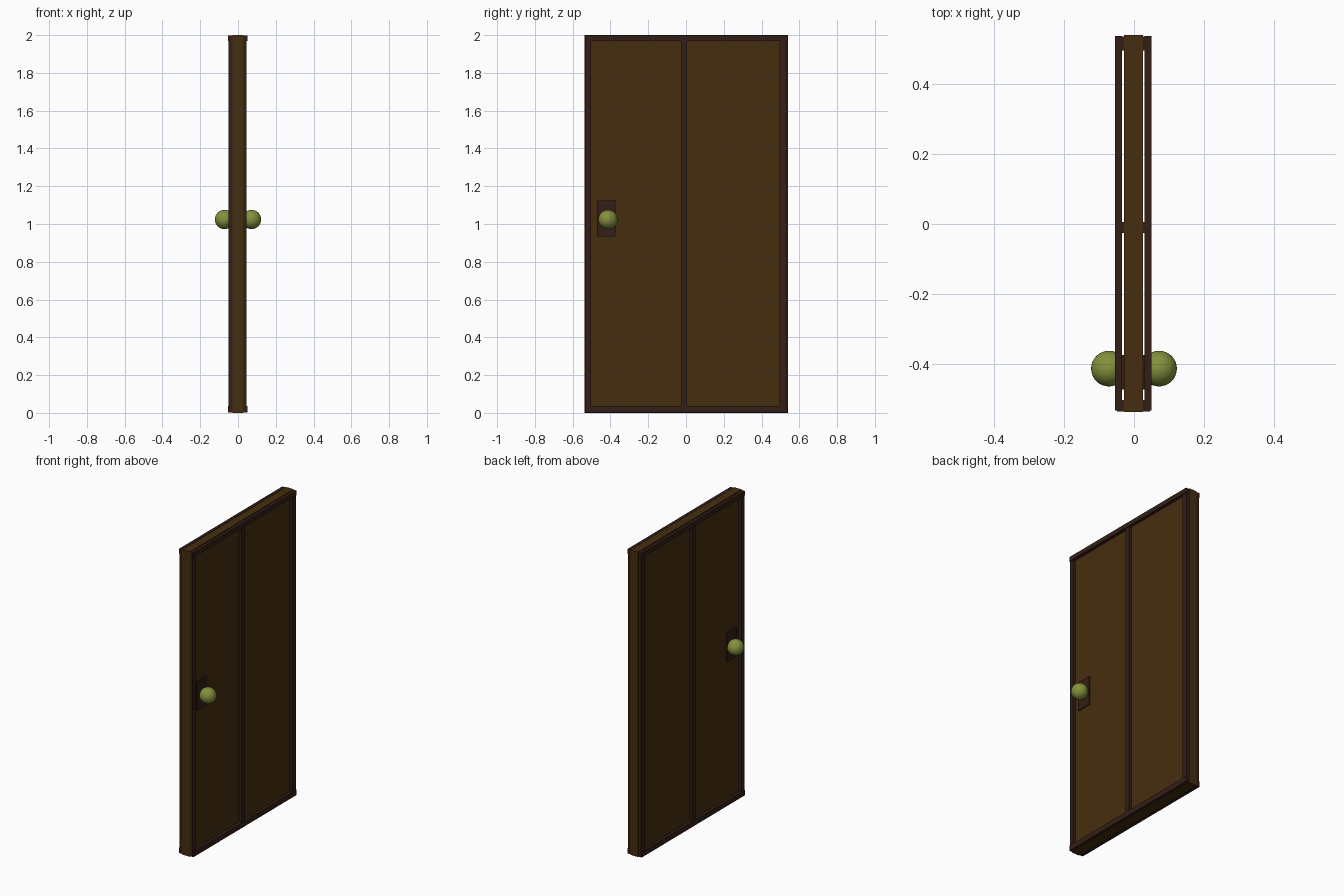
import bpy

if "Cube" in bpy.data.objects:
    bpy.data.objects.remove(bpy.data.objects["Cube"])


def material(name, rgb):
    m = bpy.data.materials.new(name)
    m.diffuse_color = (*rgb, 1)
    m.use_nodes = True
    m.node_tree.nodes["Principled BSDF"].inputs["Base Color"].default_value = m.diffuse_color
    return m


WOOD = material("brown_wood", (0.06, 0.027, 0.0045))
TRIM = material("dark_trim", (0.034, 0.013, 0.008))
BRASS = material("green_brass", (0.23, 0.28, 0.045))


def box(name, x, y, z, mat):
    """Axis-aligned box from (min, max) ranges."""
    bpy.ops.mesh.primitive_cube_add(size=1, location=[sum(r) / 2 for r in (x, y, z)])
    ob = bpy.context.object
    ob.name = name
    ob.scale = [abs(r[1] - r[0]) for r in (x, y, z)]
    bpy.ops.object.transform_apply(location=False, rotation=False, scale=True)
    ob.data.materials.append(mat)
    return ob


# Door slab
box("door_slab", (-0.029, 0.026), (-0.537, 0.54), (0, 2), WOOD)

for side, s in (("left", -1), ("right", 1)):
    def xr(a, b):
        return (s * a - 0.002, s * b - 0.002)

    # Upright trims: two edges and the middle strip
    for part, y in (("front_stile", (-0.535, -0.503)),
                    ("middle_stile", (-0.026, 0.006)),
                    ("back_stile", (0.496, 0.536))):
        box(f"{side}_{part}", xr(0.022, 0.047), y, (0.003, 1.997), TRIM)

    # Top and bottom rails, standing slightly off the slab
    for part, z in (("bottom_rail", (0.002, 0.036)), ("top_rail", (1.968, 1.998))):
        box(f"{side}_{part}", xr(0.032, 0.052), (-0.533, 0.537), z, TRIM)

    # Knob plate
    box(f"{side}_knob_plate", xr(0.02, 0.036), (-0.472, -0.374), (0.934, 1.124), TRIM)

    # Round knob
    bpy.ops.mesh.primitive_uv_sphere_add(segments=32, ring_count=16, radius=0.051,
                                         location=(s * 0.0715, -0.413, 1.024))
    knob = bpy.context.object
    knob.name = f"{side}_knob"
    knob.data.materials.append(BRASS)
    bpy.ops.object.shade_smooth_by_angle()
